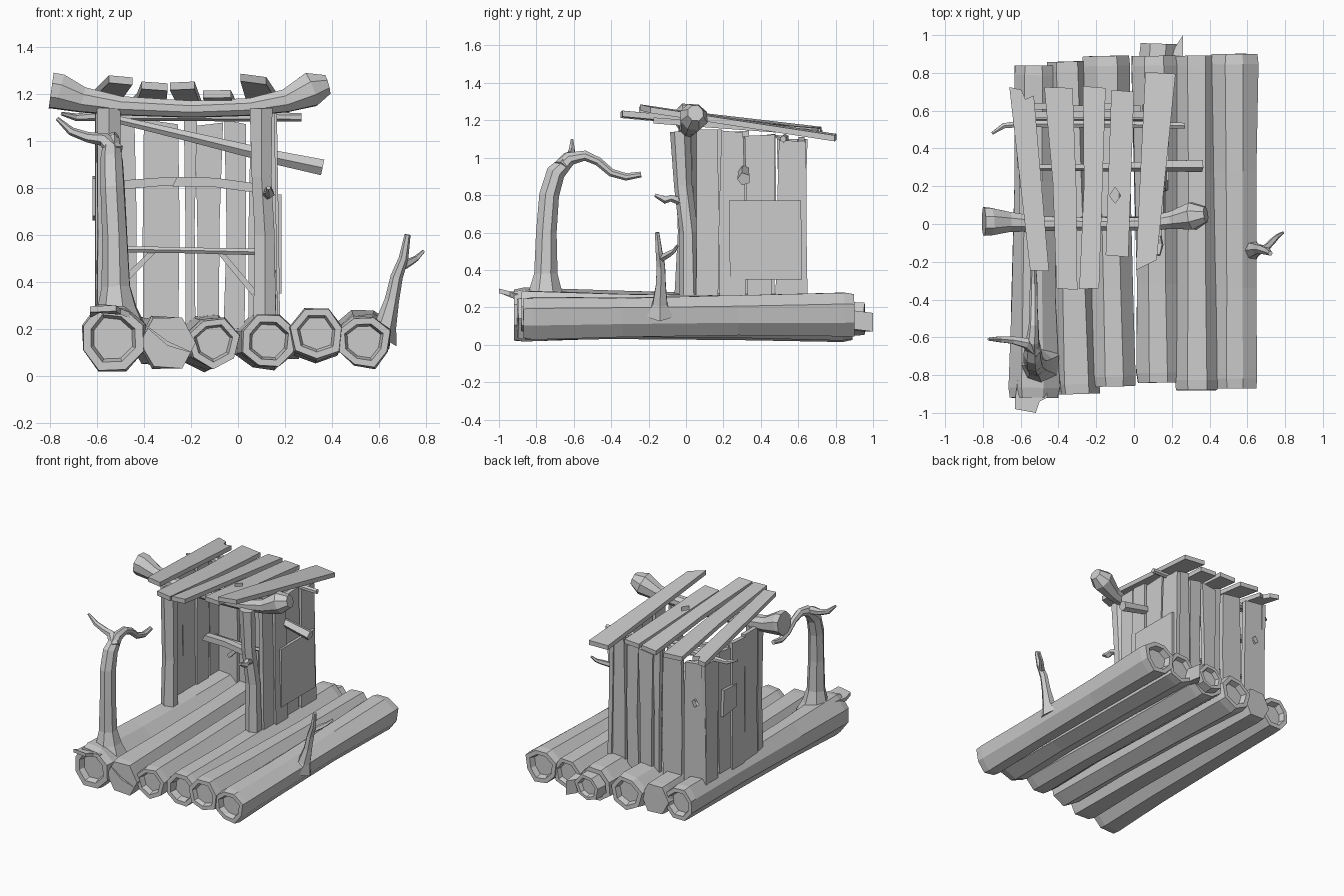
import bpy, bmesh, math, random
from mathutils import Vector


def finish(name, bm):
    bmesh.ops.recalc_face_normals(bm, faces=bm.faces[:])
    me = bpy.data.meshes.new(name)
    bm.to_mesh(me)
    bm.free()
    ob = bpy.data.objects.new(name, me)
    bpy.context.collection.objects.link(ob)
    return ob


def sweep(name, pts, n=6, jit=0.0, recess=0.0, ref=(0, 0, 1), seed=0):
    """Faceted tube through (x, y, z, radius) points; recess hollows the ends."""
    rng = random.Random(seed)
    side = [1 + rng.uniform(-jit, jit) for _ in range(n)]
    ps = [Vector(p[:3]) for p in pts]
    rings = []
    for i, p in enumerate(ps):
        t = (ps[min(i + 1, len(ps) - 1)] - ps[max(i - 1, 0)]).normalized()
        u = (Vector(ref) - t * t.dot(Vector(ref))).normalized()
        v = t.cross(u)
        ring = []
        for k in range(n):
            a = 2 * math.pi * (k + 0.5) / n
            r = pts[i][3] * side[k] * (1 + rng.uniform(-jit, jit) * 0.5)
            q = p + (u * math.cos(a) + v * math.sin(a)) * r
            q.z = max(q.z, 0)
            ring.append(q)
        rings.append(ring)
    if recess:
        def inner(ring, c, k, d):
            return [c + (q - c) * k + d for q in ring]
        d = (ps[-1] - ps[0]).normalized() * recess
        a, b = rings[0], rings[-1]
        rings = ([inner(a, ps[0], .64, d), inner(a, ps[0], .74, d * 0)] + rings
                 + [inner(b, ps[-1], .74, d * 0), inner(b, ps[-1], .64, -d)])
    bm = bmesh.new()
    vs = [[bm.verts.new(q) for q in r] for r in rings]
    for a, b in zip(vs, vs[1:]):
        for k in range(n):
            bm.faces.new((a[k], a[(k + 1) % n], b[(k + 1) % n], b[k]))
    bm.faces.new(vs[0])
    bm.faces.new(vs[-1])
    return finish(name, bm)


def board(name, outline, off):
    """Flat outline thickened along an offset vector."""
    bm = bmesh.new()
    a = [bm.verts.new(p) for p in outline]
    b = [bm.verts.new(Vector(p) + Vector(off)) for p in outline]
    bm.faces.new(a)
    bm.faces.new(b)
    n = len(a)
    for k in range(n):
        bm.faces.new((a[k], a[(k + 1) % n], b[(k + 1) % n], b[k]))
    return finish(name, bm)


def cut(ob, pts, off):
    c = board(ob.name + "_cutter", pts, off)
    c.hide_render = True
    c.hide_viewport = True
    m = ob.modifiers.new("hole", 'BOOLEAN')
    m.object = c
    m.operation = 'DIFFERENCE'
    m.solver = 'EXACT'


# raft logs: front (x, z, r, y), back (x, z, r, y), sides, end recess
logs = [
    ((-.535, .16, .15, -.92), (-.53, .155, .12, .84), 8, .04),
    ((-.30, .14, .132, -.90), (-.355, .15, .118, .86), 6, 0),
    ((-.105, .145, .112, -.86), (-.145, .15, .125, .89), 7, .04),
    ((.13, .145, .122, -.84), (.105, .14, .128, .89), 8, .05),
    ((.335, .18, .125, -.88), (.33, .16, .118, .89), 7, .03),
    ((.535, .145, .12, -.87), (.53, .165, .128, .90), 8, .04),
]
made = {}
for i, (f, b, n, rec) in enumerate(logs):
    pts = []
    for t, k in ((0, .95), (.03, 1.0), (.3, .93), (.65, .93), (.97, 1.0), (1, .96)):
        x, z, r, y = [p + (q - p) * t for p, q in zip(f, b)]
        pts.append((x, y, z, r * k))
    made["log", i] = sweep(f"raft_log_{i + 1}", pts, n, .08, rec, seed=i + 3)
cut(made["log", 1], [(-.42, -.95, .235), (-.30, -.95, .13), (-.2, -.95, .1), (-.3, -.95, .145)], (0, .12, 0))

# broken core and splinters at the log ends
sweep("log_core", [(.12, .80, .135, .1), (.125, .955, .135, .09)], 7, .1, .03, seed=2)
board("back_splinter", [(.18, .84, .19), (.26, .84, .19), (.26, 1.0, .17), (.22, .94, .17)], (0, 0, -.1))
board("front_splinter", [(-.6, -.72, .28), (-.63, -.93, .275), (-.63, -.98, .295), (-.52, -1, .3),
                         (-.5, -.94, .285), (-.46, -.92, .27), (-.47, -.72, .28)], (0, 0, -.025))

# bent tree growing from the left log
sweep("tree_trunk", [(-.51, -.75, .22, .125), (-.51, -.75, .29, .085), (-.515, -.75, .38, .062),
                     (-.52, -.745, .6, .054), (-.53, -.73, .8, .052), (-.535, -.695, .92, .05),
                     (-.535, -.62, .995, .036), (-.53, -.54, 1.01, .027), (-.53, -.47, .98, .023),
                     (-.53, -.40, .92, .021), (-.53, -.32, .897, .02), (-.53, -.24, .91, .015)],
      7, .06, ref=(1, 0, 0), seed=5)
sweep("tree_branch", [(-.52, -.67, .95, .04), (-.57, -.63, 1.005, .03), (-.64, -.615, 1.015, .022),
                      (-.71, -.61, 1.04, .018), (-.77, -.61, 1.095, .008)], 6, ref=(0, 1, 0))

# twig growing from the right log
sweep("side_twig", [(.60, -.14, .17, .085), (.63, -.14, .22, .045), (.655, -.135, .32, .03),
                    (.675, -.135, .42, .026), (.705, -.145, .5, .02), (.722, -.155, .6, .013)],
      6, .05, ref=(0, 1, 0))
sweep("side_twig_fork", [(.69, -.135, .46, .02), (.735, -.09, .485, .017), (.76, -.065, .5, .013),
                         (.79, -.045, .53, .007)], 5)

# front posts
sweep("left_post", [(-.55, 0, .22, .062), (-.55, .01, .6, .055), (-.55, 0, 1.14, .06)], 6, .1,
      ref=(1, 0, 0), seed=1)
sweep("right_post", [(.115, .015, .22, .056), (.115, .01, .6, .05), (.10, -.02, .85, .048),
                     (.10, -.035, 1.14, .055)], 6, .08, ref=(1, 0, 0), seed=8)
sweep("post_peg", [(.12, -.01, .76, .022), (.13, -.08, .785, .02), (.135, -.11, .775, .022),
                   (.13, -.165, .8, .01)], 5)

# wall boards: wall name -> (low, high, top) spans along the wall
rng = random.Random(11)
walls = {
    "right": [(.055, .17, 1.15), (.18, .315, 1.14), (.325, .465, 1.12), (.49, .65, 1.09)],
    "left": [(.05, .19, 1.15), (.205, .33, 1.14), (.345, .48, 1.12), (.495, .64, 1.1)],
    "back": [(-.6, -.435, 1.09), (-.41, -.245, 1.08), (-.225, -.18, 1.09), (-.17, -.075, 1.07),
             (-.055, .03, 1.08), (.05, .165, 1.1)],
}
for w, spans in walls.items():
    for i, (a, b, top) in enumerate(spans):
        j = [rng.uniform(-.012, .012) for _ in range(6)]
        prof = [(a + j[0], .2), (b + j[1], .2), (b + j[2] * .6, .65), (b + j[3], top + j[4]),
                (a - j[3], top - j[4]), (a + j[5] * .6, .6)]
        s = rng.uniform(-.008, .008)
        if w == "back":
            pts, off = [(p, .60 + s, z) for p, z in prof], (0, .032, 0)
        else:
            x, lean = (.14, .015) if w == "right" else (-.605, 0)
            pts, off = [(x + s - lean * (z - .5), p, z) for p, z in prof], (.03, 0, 0)
        made[w, i] = board(f"{w}_wall_board_{i + 1}", pts, off)
cut(made["back", 0], [(-.55, .5, .8), (-.525, .5, .835), (-.495, .5, .81), (-.515, .5, .77)], (0, .3, 0))

# patches nailed over the side walls
board("right_wall_patch", [(.165, .235, .35), (.165, .62, .35), (.165, .615, .77), (.165, .23, .77)], (.02, 0, 0))
board("left_wall_patch", [(-.6, .31, .68), (-.6, .46, .66), (-.6, .45, .85), (-.6, .3, .84)], (-.02, 0, 0))

# crossbeam over the entrance, flared at both ends
sweep("crossbeam", [(-.795, .01, 1.215, .082), (-.76, .01, 1.21, .08), (-.66, .01, 1.175, .058),
                    (-.5, 0, 1.15, .043), (-.2, 0, 1.135, .038), (.05, 0, 1.145, .04),
                    (.2, .02, 1.17, .052), (.31, .04, 1.22, .08), (.38, .05, 1.24, .045)],
      8, .05, ref=(0, 1, 0), seed=4)

# inner rails, broken ledge, rafter and braces
sweep("rear_rafter", [(-.75, .48, 1.115, .008), (-.69, .52, 1.1, .016), (-.6, .53, 1.105, .02),
                      (-.2, .53, 1.105, .022), (.27, .52, 1.1, .018)], 6, ref=(0, 1, 0))
sweep("diagonal_beam", [(-.56, .3, 1.1, .016), (-.2, .3, 1.015, .022), (.17, .31, .925, .03),
                        (.36, .31, .885, .035)], 5, .08, ref=(0, 1, 0))
board("middle_rail", [(-.58, .56, .785), (-.3, .56, .81), (-.1, .56, .805), (.15, .56, .77),
                      (.15, .56, .805), (-.1, .56, .84), (-.3, .56, .845), (-.58, .56, .825)], (0, .035, 0))
board("front_ledge", [(-.28, -.01, .805), (-.1, -.01, .803), (.1, -.01, .775), (.1, -.01, .815),
                      (-.1, -.01, .842), (-.26, -.01, .845)], (0, .05, 0))
sweep("low_rail", [(-.58, .56, .54, .015), (-.2, .56, .533, .013), (.15, .56, .525, .015)], 5, ref=(0, 1, 0))
for nm, x0, z0, x1, z1 in (("left_brace", -.47, .42, -.36, .53), ("right_brace", .07, .35, -.08, .53)):
    sweep(nm, [(x0, .57, z0, .018), (x1, .57, z1, .016)], 4, ref=(0, 1, 0))

# roof boards: outline in x, y; height at front and back; sideways tilt
roof = [
    ([(-.55, -.245), (-.45, -.25), (-.53, .68), (-.575, .66), (-.595, .71), (-.66, .725)], 1.28, 1.155, -.1),
    ([(-.41, -.34), (-.3, -.35), (-.305, .18), (-.325, .72), (-.475, .725), (-.43, .22)], 1.25, 1.15, -.08),
    ([(-.29, -.345), (-.185, -.34), (-.15, .72), (-.27, .73), (-.265, .2)], 1.25, 1.15, .05),
    ([(-.15, -.165), (-.03, -.175), (.0, .70), (-.12, .71)], 1.215, 1.15, 0),
    ([(.01, -.245), (.12, -.19), (.16, .2), (.22, .795), (.06, .805), (.03, .2)], 1.28, 1.125, -.06),
]
for i, (o, zf, zb, tilt) in enumerate(roof):
    ys = [p[1] for p in o]
    y0, y1 = min(ys), max(ys)
    cx = sum(p[0] for p in o) / len(o)
    pts = [(x, y, zf + (zb - zf) * (y - y0) / (y1 - y0) + tilt * (x - cx)) for x, y in o]
    ob = board(f"roof_board_{i + 1}", pts, (0, 0, -.032))
    if i == 3:
        cut(ob, [(-.1, .11, 1), (-.07, .15, 1), (-.1, .195, 1), (-.13, .15, 1)], (0, 0, .4))
